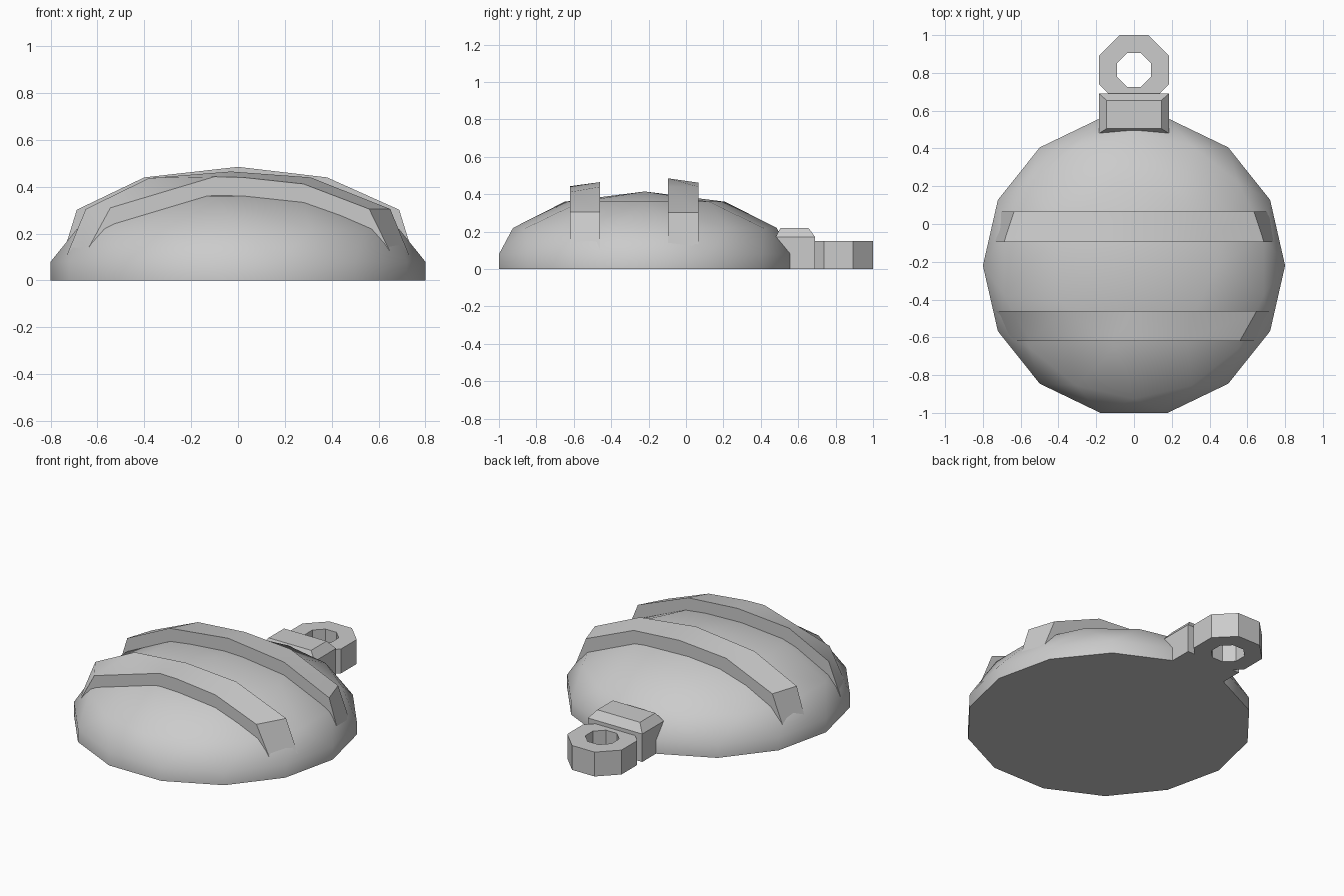
import bpy, bmesh, math

if "Cube" in bpy.data.objects:
    bpy.data.objects.remove(bpy.data.objects["Cube"])

GREY = (0.6, 0.6, 0.6, 1)
grey = bpy.data.materials.new("plain grey")
grey.use_nodes = True
grey.diffuse_color = GREY
grey.node_tree.nodes["Principled BSDF"].inputs["Base Color"].default_value = GREY

CENTRE_Y = -0.22
STEP = math.tau / 14


def finish(bm, name, smooth):
    bmesh.ops.recalc_face_normals(bm, faces=bm.faces)
    mesh = bpy.data.meshes.new(name)
    bm.to_mesh(mesh)
    bm.free()
    mesh.materials.append(grey)
    obj = bpy.data.objects.new(name, mesh)
    bpy.context.collection.objects.link(obj)
    if smooth:
        bpy.ops.object.select_all(action="DESELECT")
        obj.select_set(True)
        bpy.context.view_layer.objects.active = obj
        bpy.ops.object.shade_smooth_by_angle(angle=math.radians(42))
    return obj


def ring(bm, count, radius, z, turn=0.0, y=CENTRE_Y):
    angles = [turn + math.tau * i / count for i in range(count)]
    return [bm.verts.new((radius * math.cos(a), y + radius * math.sin(a), z)) for a in angles]


def bridge(bm, a, b):
    n = len(a)
    for i in range(n):
        j = (i + 1) % n
        bm.faces.new((a[i], a[j], b[j], b[i]))


# Faceted half ball: fourteen sides, staggered rows, seven sides near the top
bm = bmesh.new()
base = ring(bm, 14, 0.8, 0)
rim = ring(bm, 14, 0.8, 0.08)
shoulder = ring(bm, 14, 0.705, 0.22, STEP / 2)
crown = ring(bm, 7, 0.44, 0.36)
apex = bm.verts.new((0, CENTRE_Y, 0.415))
bm.faces.new(base)
bridge(bm, base, rim)
for i in range(14):
    j = (i + 1) % 14
    bm.faces.new((rim[i], rim[j], shoulder[i]))
    bm.faces.new((rim[j], shoulder[j], shoulder[i]))
for i in range(7):
    j = (i + 1) % 7
    bm.faces.new((crown[i], shoulder[2 * i - 1], shoulder[2 * i]))
    bm.faces.new((crown[i], shoulder[2 * i], shoulder[2 * i + 1], crown[j]))
    bm.faces.new((crown[i], crown[j], apex))
finish(bm, "dome", True)


# Raised bands, each lofted from a front outline to a back outline
def band(name, y_front, front, y_back, back):
    bm = bmesh.new()
    a = [bm.verts.new((x, y_front, z)) for x, z in front]
    b = [bm.verts.new((x, y_back, z)) for x, z in back]
    bm.faces.new(a)
    bm.faces.new(b)
    bridge(bm, a, b)
    finish(bm, name, True)


band("front_band",
     -0.62, [(-0.67, 0.08), (-0.545, 0.31), (-0.1, 0.443), (0.02, 0.44),
             (0.28, 0.412), (0.56, 0.305), (0.67, 0.08)],
     -0.46, [(-0.742, 0.08), (-0.65, 0.305), (-0.38, 0.437), (-0.03, 0.465),
             (0.31, 0.44), (0.65, 0.305), (0.742, 0.08)])
band("back_band",
     -0.095, [(-0.757, 0.08), (-0.688, 0.302), (-0.4, 0.44), (0, 0.485),
              (0.38, 0.44), (0.688, 0.302), (0.757, 0.08)],
     0.067, [(-0.725, 0.08), (-0.635, 0.302), (-0.32, 0.437), (0, 0.462),
             (0.31, 0.44), (0.635, 0.302), (0.725, 0.08)])

# Cap block with a sloped top edge
bm = bmesh.new()
rows = []
for half, y0, y1, z in ((0.185, 0.48, 0.69, 0), (0.185, 0.48, 0.69, 0.172),
                        (0.145, 0.505, 0.655, 0.22)):
    corners = ((-half, y0), (half, y0), (half, y1), (-half, y1))
    rows.append([bm.verts.new((x, y, z)) for x, y in corners])
bm.faces.new(rows[0])
bm.faces.new(rows[2])
bridge(bm, rows[0], rows[1])
bridge(bm, rows[1], rows[2])
finish(bm, "cap", False)

# Eight-sided hanging loop with a hole
bm = bmesh.new()
turn = math.pi / 8
loops = [ring(bm, 8, r, z, turn, 0.815)
         for r, z in ((0.2, 0), (0.2, 0.15), (0.097, 0.15), (0.097, 0))]
for k in range(4):
    bridge(bm, loops[k], loops[(k + 1) % 4])
finish(bm, "hanging_loop", False)
